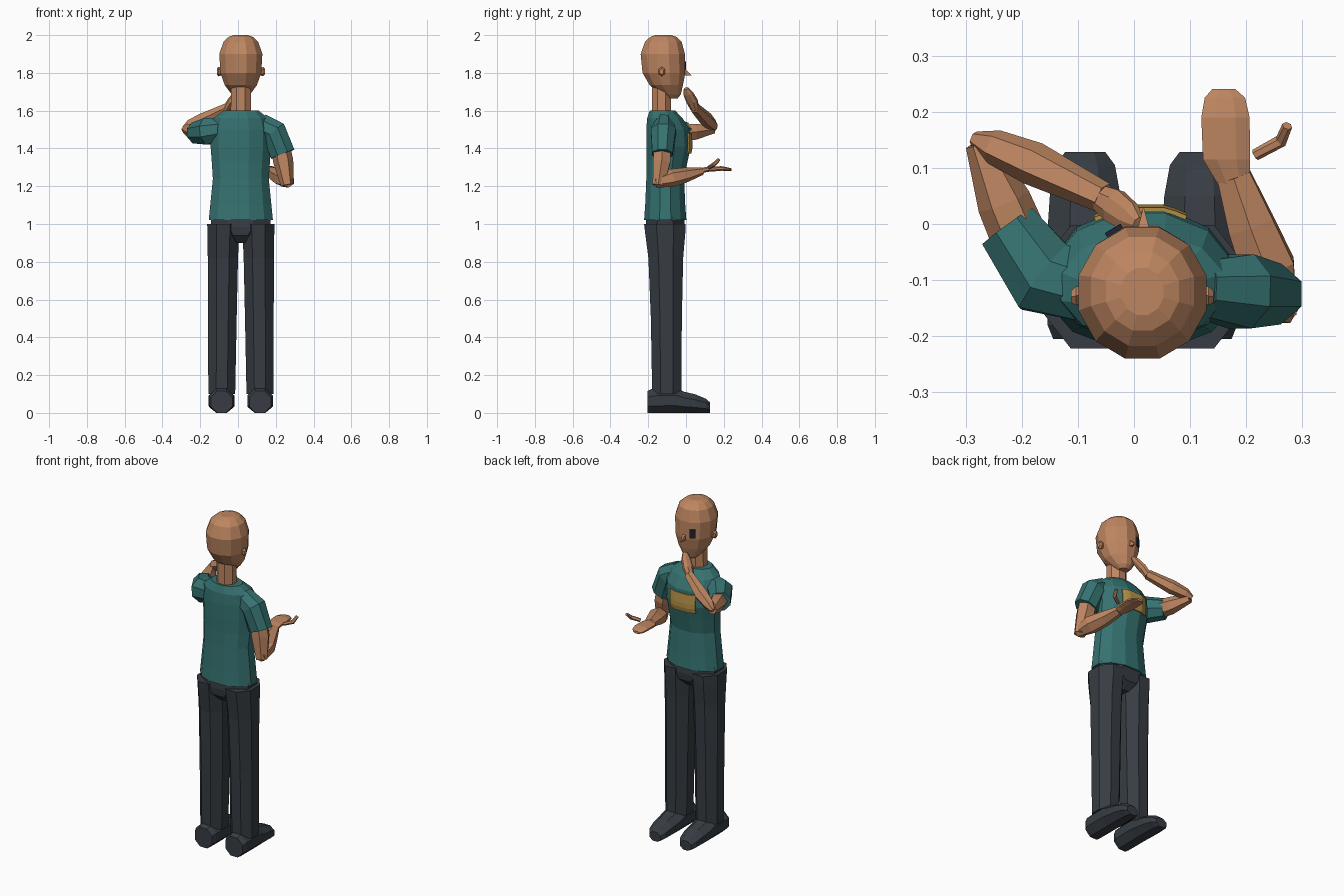
import bpy, bmesh, math
from mathutils import Vector
from mathutils.bvhtree import BVHTree

if "Cube" in bpy.data.objects:
    bpy.data.objects.remove(bpy.data.objects["Cube"])


def material(name, rgb):
    m = bpy.data.materials.new(name)
    m.diffuse_color = (*rgb, 1)
    m.use_nodes = True
    m.node_tree.nodes["Principled BSDF"].inputs["Base Color"].default_value = m.diffuse_color
    return m


SKIN = material("skin", (0.52, 0.24, 0.12))
TEAL = material("teal cloth", (0.036, 0.17, 0.165))
DARK = material("dark cloth", (0.038, 0.046, 0.056))
YELLOW = material("yellow patch", (0.46, 0.29, 0.065))
BLACK = material("eye dark", (0.015, 0.018, 0.028))
CX = 0.015                      # body centre line
X, Y, Z = Vector((1, 0, 0)), Vector((0, 1, 0)), Vector((0, 0, 1))


def finish(name, bm, mat):
    bmesh.ops.recalc_face_normals(bm, faces=bm.faces)
    me = bpy.data.meshes.new(name)
    bm.to_mesh(me)
    bm.free()
    me.materials.append(mat)
    ob = bpy.data.objects.new(name, me)
    bpy.context.collection.objects.link(ob)
    return ob


def loft(name, rings, mat, n=8, axis=None, hint=X):
    """Closed tube through rings (x, y, z, half width, half depth)."""
    bm = bmesh.new()
    pts = [Vector(r[:3]) for r in rings]
    loops = []
    for i, r in enumerate(rings):
        t = axis or (pts[min(i + 1, len(pts) - 1)] - pts[max(i - 1, 0)]).normalized()
        s = (hint - t * hint.dot(t)).normalized()
        u = t.cross(s)
        k = 1 / math.cos(math.pi / n)
        a, b = r[3] * k, r[-1] * k
        angles = [(j + 0.5) * 2 * math.pi / n for j in range(n)]
        loops.append([bm.verts.new(pts[i] + s * a * math.cos(q) + u * b * math.sin(q)) for q in angles])
    for p, q in zip(loops, loops[1:]):
        for j in range(n):
            bm.faces.new((p[j], p[(j + 1) % n], q[(j + 1) % n], q[j]))
    bm.faces.new(loops[0])
    bm.faces.new(loops[-1])
    return finish(name, bm, mat)


def upright(name, rows, mat, n):
    """Stack of level rings (z, y centre, half width, half depth)."""
    return loft(name, [(CX, cy, z, rx, ry) for z, cy, rx, ry in rows], mat, n, axis=Z)


def plate(name, target, x0, x1, z0, z1, mat, nx, nz):
    """Thin patch laid on the +y side of the target."""
    tree = BVHTree.FromPolygons([v.co for v in target.data.vertices],
                                [p.vertices[:] for p in target.data.polygons])
    bm = bmesh.new()
    grid = []
    for i in range(nx + 1):
        col = []
        for j in range(nz + 1):
            p = Vector((x0 + (x1 - x0) * i / nx, 1, z0 + (z1 - z0) * j / nz))
            hit = tree.ray_cast(p, -Y)[0]
            col.append(bm.verts.new(hit + Y * 0.006))
        grid.append(col)
    for i in range(nx):
        for j in range(nz):
            bm.faces.new((grid[i][j], grid[i][j + 1], grid[i + 1][j + 1], grid[i + 1][j]))
    ob = finish(name, bm, mat)
    mod = ob.modifiers.new("thickness", 'SOLIDIFY')
    mod.thickness, mod.offset = 0.008, 0
    return ob


# Head, nose, ears, eye, neck
head = upright("head", [(1.665, -.072, .028, .028), (1.685, -.08, .048, .052), (1.735, -.104, .085, .088),
                        (1.80, -.117, .108, .113), (1.90, -.123, .114, .117), (1.965, -.12, .092, .097),
                        (1.99, -.12, .065, .07), (2.0, -.12, .038, .042)], SKIN, 12)
loft("nose", [(.017, -.015, 1.81, .012, .022), (.017, .028, 1.787, .001)], SKIN, 4, axis=Y)
for side, s in (("left", -1), ("right", 1)):
    loft(side + "_ear", [(CX + s * .1, -.125, 1.805, .011, .015), (CX + s * .118, -.128, 1.807, .017, .022),
                         (CX + s * .127, -.13, 1.807, .010, .014)], SKIN, 6, axis=X, hint=Y)
plate("eye", head, -.05, -.022, 1.81, 1.86, BLACK, 2, 2)
upright("neck", [(1.56, -.13, .054, .05), (1.76, -.13, .052, .05)], SKIN, 8)

# Shirt with chest patch
shirt = upright("shirt", [(1.02, -.11, .17, .112), (1.10, -.11, .162, .106), (1.24, -.11, .148, .1),
                          (1.33, -.1, .154, .108), (1.41, -.092, .16, .118), (1.5, -.096, .16, .114),
                          (1.56, -.112, .145, .094), (1.602, -.125, .092, .066)], TEAL, 12)
plate("chest_patch", shirt, -.07, .093, 1.375, 1.482, YELLOW, 8, 4)

# Trousers and shoes
upright("hips", [(1.035, -.11, .16, .1), (.985, -.11, .155, .104), (.94, -.11, .095, .098),
                 (.90, -.11, .04, .06)], DARK, 8)
for side, s in (("left", -1), ("right", 1)):
    loft(side + "_leg", [(CX + s * .092, -.112, 1.0, .086, .11), (CX + s * .093, -.11, .95, .084, .106),
                         (CX + s * .095, -.107, .82, .08, .092), (CX + s * .098, -.104, .5, .076, .082),
                         (CX + s * .101, -.102, .1, .071, .077)], DARK, 8, axis=Z)
    loft(side + "_shoe", [(CX + s * .102, y, top / 2, rx, top / 2) for y, top, rx in
                          ((-.205, .115, .057), (-.18, .128, .067), (-.05, .13, .068), (-.01, .112, .067),
                           (.05, .098, .063), (.105, .075, .053), (.128, .055, .036))], DARK, 8, axis=Y)

# Lowered arm with open palm
loft("right_sleeve", [(.12, -.115, 1.525, .05, .06), (.19, -.12, 1.49, .066, .066),
                      (.237, -.125, 1.37, .054, .066)], TEAL, 8, hint=Y)
loft("right_upper_arm", [(.22, -.125, 1.43, .045), (.24, -.128, 1.33, .046), (.262, -.147, 1.205, .03)], SKIN, 6, hint=Y)
loft("right_forearm", [(.267, -.165, 1.22, .024), (.24, -.08, 1.243, .047, .042), (.208, .0, 1.26, .041, .034),
                       (.178, .085, 1.28, .03, .018)], SKIN, 6)
loft("right_hand", [(.178, .07, 1.28, .028, .014), (.165, .115, 1.29, .042, .014), (.163, .19, 1.294, .043, .012),
                    (.162, .225, 1.29, .036, .009), (.16, .241, 1.287, .02, .007)], SKIN, 8, axis=Y)
loft("right_thumb", [(.216, .123, 1.3, .009), (.262, .148, 1.315, .01), (.273, .175, 1.342, .008)], SKIN, 6, hint=Z)

# Raised arm with hand at the chin
loft("left_sleeve", [(-.08, -.115, 1.505, .06), (-.16, -.095, 1.49, .07), (-.225, -.005, 1.482, .055)], TEAL, 8, hint=Z)
loft("left_upper_arm", [(-.2, -.035, 1.482, .044), (-.232, .04, 1.488, .042), (-.276, .145, 1.502, .022)], SKIN, 6, hint=Z)
loft("left_forearm", [(-.285, .152, 1.505, .012), (-.25, .138, 1.525, .027), (-.18, .108, 1.553, .034),
                      (-.055, .047, 1.615, .024)], SKIN, 6, hint=Z)
loft("left_hand", [(-.06, .047, 1.61, .022, .02), (-.035, .032, 1.65, .03, .019), (-.008, .012, 1.69, .026, .016),
                   (.008, .0, 1.718, .012, .01)], SKIN, 8, hint=Vector((.3, 1, 0)))
